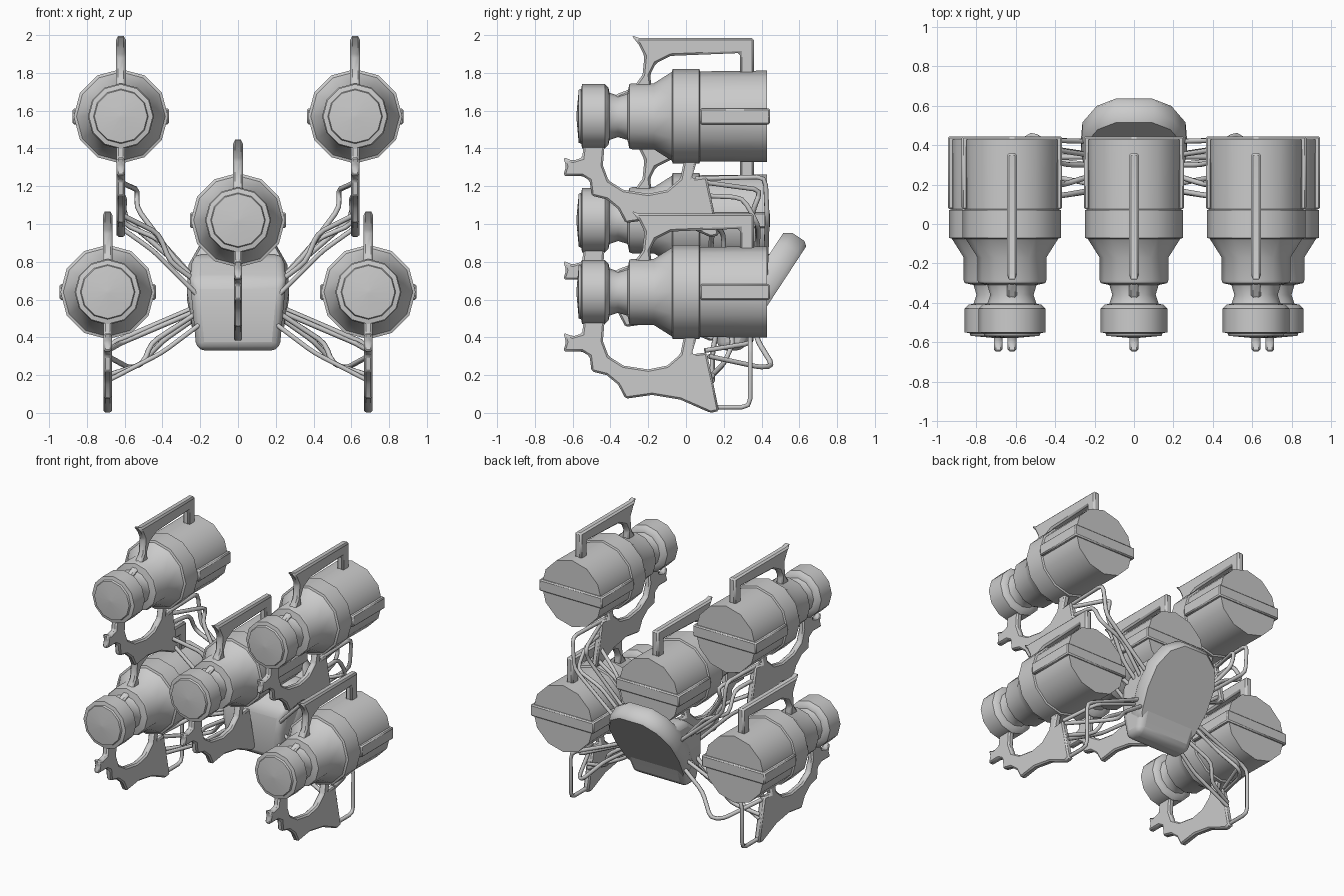
import bpy, bmesh
from math import sin, cos, pi
from mathutils import Vector

if "Cube" in bpy.data.objects:
    bpy.data.objects.remove(bpy.data.objects["Cube"])

PODS = [(-0.62, 1.57), (0.62, 1.57), (0, 1.02), (-0.69, 0.64), (0.69, 0.64)]


def finish(name, bm, angle=35, bevel=0.0, segs=1):
    bmesh.ops.recalc_face_normals(bm, faces=bm.faces)
    me = bpy.data.meshes.new(name)
    bm.to_mesh(me)
    bm.free()
    ob = bpy.data.objects.new(name, me)
    bpy.context.collection.objects.link(ob)
    if bevel:
        m = ob.modifiers.new("bevel", 'BEVEL')
        m.width, m.segments = bevel, segs
        m.limit_method = 'ANGLE'
    bpy.ops.object.select_all(action='DESELECT')
    ob.select_set(True)
    bpy.context.view_layer.objects.active = ob
    bpy.ops.object.shade_smooth_by_angle(angle=angle * pi / 180)
    return ob


def loft(bm, rings):
    vs = [[bm.verts.new(p) for p in r] for r in rings]
    n = len(vs[0])
    for a, b in zip(vs, vs[1:]):
        for i in range(n):
            bm.faces.new((a[i], a[(i + 1) % n], b[(i + 1) % n], b[i]))
    bm.faces.new(vs[0])
    bm.faces.new(vs[-1])


def plate(name, pts, x, z, w, bevel):
    bm = bmesh.new()
    loft(bm, [[(x + s * w, y, z + h) for y, h in pts] for s in (-1, 1)])
    return finish(name, bm, 40, bevel)


def box(bm, x0, x1, y0, y1, z0, z1):
    loft(bm, [[(x0, y0, z), (x1, y0, z), (x1, y1, z), (x0, y1, z)] for z in (z0, z1)])


# lathe profile of a pod: (radius, y), front to back
BODY = [(0.01, -0.58), (0.14, -0.568), (0.145, -0.555), (0.17, -0.55), (0.17, -0.43),
        (0.15, -0.41), (0.125, -0.405), (0.11, -0.36), (0.125, -0.31), (0.17, -0.30),
        (0.175, -0.285), (0.175, -0.17), (0.235, -0.075), (0.25, -0.07), (0.25, 0.07),
        (0.238, 0.075), (0.242, 0.43)]
HANDLE = [(-0.29, 0.43), (-0.25, 0.415), (0.36, 0.415), (0.36, 0.2), (0.285, 0.2),
          (0.285, 0.335), (-0.08, 0.32), (-0.16, 0.28), (-0.19, 0.22), (-0.18, 0.14),
          (-0.3, 0.09), (-0.4, 0.09), (-0.36, 0.12), (-0.28, 0.15), (-0.23, 0.22),
          (-0.22, 0.32), (-0.25, 0.38)]
BRACKET = [(-0.54, -0.14), (-0.55, -0.22), (-0.6, -0.235), (-0.65, -0.215), (-0.635, -0.265),
           (-0.65, -0.315), (-0.55, -0.315), (-0.51, -0.34), (-0.5, -0.42), (-0.42, -0.44),
           (-0.36, -0.49), (-0.32, -0.565), (-0.18, -0.545), (-0.03, -0.57), (0.13, -0.64),
           (0.175, -0.63), (0.11, -0.32), (0.03, -0.33), (0.06, -0.23), (-0.01, -0.23),
           (-0.03, -0.33), (-0.1, -0.39), (-0.2, -0.41), (-0.33, -0.39), (-0.41, -0.34),
           (-0.44, -0.26), (-0.43, -0.14)]

for i, (px, pz) in enumerate(PODS):
    # turned pod body
    bm = bmesh.new()
    loft(bm, [[(px + r * cos(k * pi / 6), y, pz + r * sin(k * pi / 6)) for k in range(12)]
              for r, y in BODY])
    finish(f"pod_body_{i}", bm)
    # raised band along both sides and across the back
    bm = bmesh.new()
    loft(bm, [[(px + x, y, pz + h) for x, y in
               [(-0.255, 0.075), (-0.255, 0.445), (0.255, 0.445), (0.255, 0.075),
                (0.225, 0.075), (0.225, 0.42), (-0.225, 0.42), (-0.225, 0.075)]]
              for h in (-0.042, 0.042)])
    finish(f"pod_band_{i}", bm, 35, 0.008)
    # carrying handle and lower bracket
    plate(f"pod_handle_{i}", HANDLE, px, pz, 0.026, 0.014)
    plate(f"pod_bracket_{i}", BRACKET, px, pz, 0.022, 0.01)

# hub: slanted rounded slab, flat face toward back and below
half = [(0.1, 0.64), (0.2, 0.57), (0.262, 0.44), (0.27, 0.27), (0.245, 0.1), (0.19, 0.0)]
outline = half + [(-x, u) for x, u in reversed(half)]
along, front = Vector((0, 0.55, 0.84)), Vector((0, -0.84, 0.55))
origin = Vector((0, 0.295, 0.36))
bm = bmesh.new()
loft(bm, [[origin + along * (0.32 + (u - 0.32) * s) + Vector((x * s, 0, 0)) + front * d
           for x, u in outline] for s, d in ((0.94, 0), (1, 0.025), (1, 0.1), (0.92, 0.14))])
finish("hub_slab", bm, 50)

# hub front block
bm = bmesh.new()
loft(bm, [[(sx * w, y, z) for sx, y in ((-1, y0), (1, y0), (1, y1), (-1, y1))]
          for w, y0, y1, z in ((0.22, 0.17, 0.31, 0.33), (0.24, 0.14, 0.4, 0.55),
                               (0.255, 0.16, 0.47, 0.7), (0.24, 0.33, 0.5, 0.84))])
finish("hub_block", bm, 40, 0.045, 3)

# cables, listed for the right side
UPPER = [[(.62, .05, 1.24), (.62, .42, 1.25), (.6, .43, 1.03), (.24, .42, .72)],
         [(.62, .1, 1.22), (.53, .4, 1.18), (.54, .36, 1.09), (.34, .3, .82), (.22, .3, .7)],
         [(.62, .1, 1.15), (.6, .3, 1.14), (.61, .38, 1.0), (.42, .38, .92), (.22, .35, .7)],
         [(.62, .1, 1.05), (.42, .2, .95), (.36, .2, .8), (.2, .25, .68)],
         [(.62, .14, .98), (.45, .13, .86), (.22, .17, .63)]]
LOWER = [[(.69, .16, .03), (.69, .34, .03), (.69, .34, .36), (.2, .34, .57)],
         [(.69, .12, .30), (.58, .4, .24), (.52, .46, .25), (.4, .38, .38), (.2, .35, .52)],
         [(.69, .1, .33), (.62, .35, .37), (.22, .3, .54)],
         [(.69, .14, .2), (.5, .2, .26), (.46, .25, .37), (.2, .2, .54)],
         [(.69, .14, .17), (.4, .14, .32), (.2, .17, .47)]]


def cable(name, pts, side):
    cu = bpy.data.curves.new(name, 'CURVE')
    cu.dimensions = '3D'
    cu.bevel_depth, cu.bevel_resolution, cu.use_fill_caps = 0.014, 1, True
    # round each corner by cutting it with a short quadratic arc
    P = [Vector((side * x, y, z)) for x, y, z in pts]
    path = [P[0]]
    for a, b, c in zip(P, P[1:], P[2:]):
        d = min(0.045, (a - b).length * 0.45, (c - b).length * 0.45)
        p, q = b + (a - b).normalized() * d, b + (c - b).normalized() * d
        path += [p, (p + 2 * b + q) / 4, q]
    path.append(P[-1])
    sp = cu.splines.new('POLY')
    sp.points.add(len(path) - 1)
    for pt, v in zip(sp.points, path):
        pt.co = (*v, 1)
    sp.use_smooth = True
    bpy.context.collection.objects.link(bpy.data.objects.new(name, cu))


for side, label in ((-1, "left"), (1, "right")):
    for group, row in (("upper", UPPER), ("lower", LOWER)):
        for k, pts in enumerate(row):
            cable(f"cable_{group}_{label}_{k}", pts, side)
